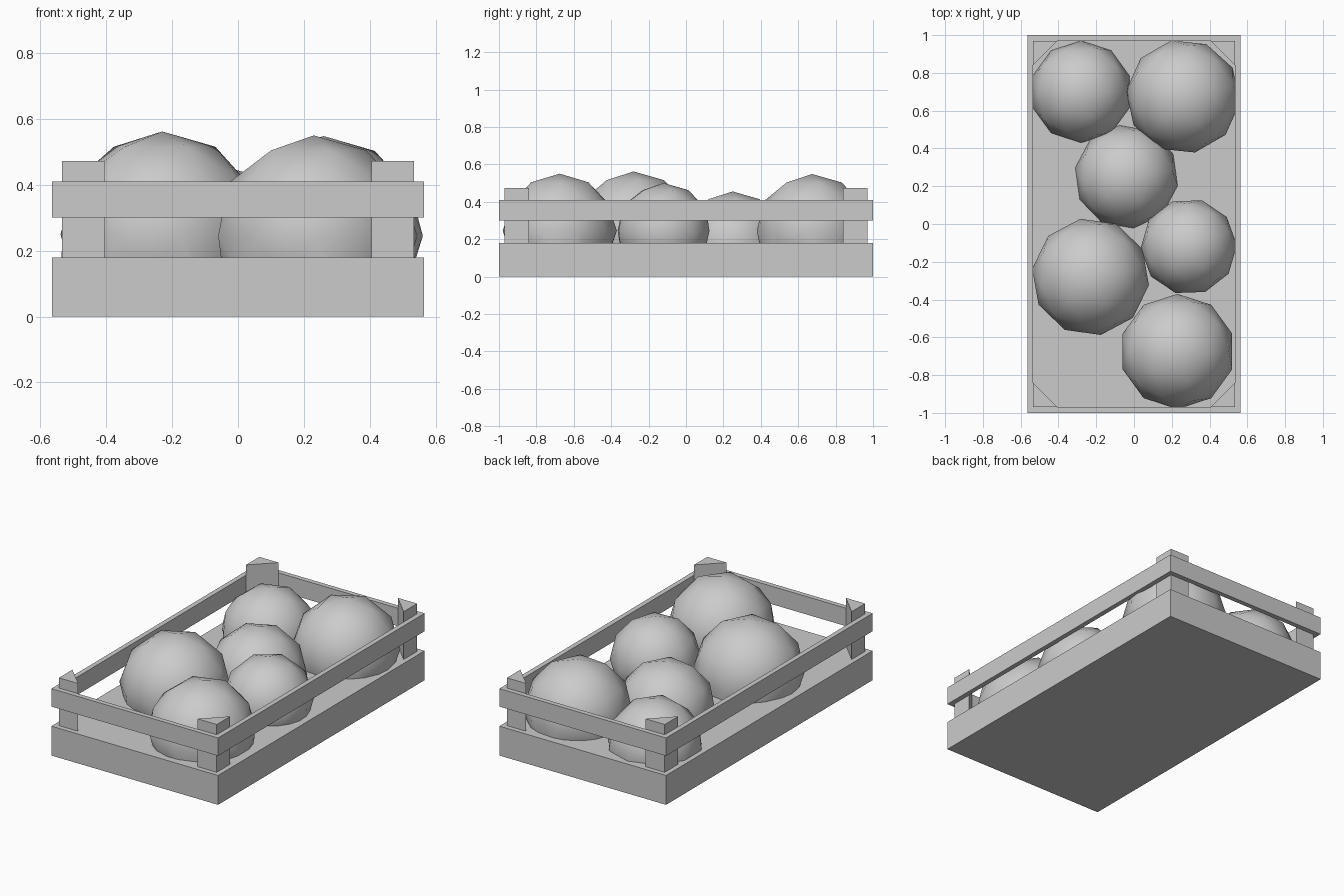
import bpy
import bmesh
from math import radians

old = bpy.data.objects.get("Cube")
if old:
    bpy.data.objects.remove(old, do_unlink=True)

GREY = (0.6, 0.6, 0.6, 1)
grey = bpy.data.materials.new("plain grey")
grey.use_nodes = True
grey.diffuse_color = GREY
grey.node_tree.nodes["Principled BSDF"].inputs["Base Color"].default_value = GREY

HALF_X, HALF_Y, WALL = 0.565, 1.0, 0.03


def add_object(name, bm):
    bmesh.ops.recalc_face_normals(bm, faces=bm.faces[:])
    mesh = bpy.data.meshes.new(name)
    bm.to_mesh(mesh)
    bm.free()
    mesh.materials.append(grey)
    obj = bpy.data.objects.new(name, mesh)
    bpy.context.collection.objects.link(obj)
    return obj


def prism(name, outline, z0, z1, capped=True):
    """Upright prism; without caps it is an open tube."""
    bm = bmesh.new()
    low = [bm.verts.new((x, y, z0)) for x, y in outline]
    high = [bm.verts.new((x, y, z1)) for x, y in outline]
    n = len(outline)
    for i in range(n):
        j = (i + 1) % n
        bm.faces.new((low[i], low[j], high[j], high[i]))
    if capped:
        bm.faces.new(low[::-1])
        bm.faces.new(high)
    return add_object(name, bm)


footprint = [(-HALF_X, -HALF_Y), (HALF_X, -HALF_Y), (HALF_X, HALF_Y), (-HALF_X, HALF_Y)]

# Crate base
prism("crate_base", footprint, 0, 0.18)

# Upper slats, joined into one frame
frame = prism("slat_frame", footprint, 0.30, 0.41, capped=False)
thick = frame.modifiers.new("thickness", "SOLIDIFY")
thick.thickness = WALL
thick.offset = -1
thick.use_even_offset = True

# Triangular corner posts
inner_x, inner_y, leg = HALF_X - WALL, HALF_Y - WALL, 0.13
for sx, side in ((1, "left"), (-1, "right")):
    for sy, end in ((-1, "front"), (1, "back")):
        corner = [(sx * inner_x, sy * inner_y),
                  (sx * (inner_x - leg), sy * inner_y),
                  (sx * inner_x, sy * (inner_y - leg))]
        prism(f"{end}_{side}_post", corner, 0.17, 0.473)

# Round fruit: x, y, z, radius, turn
fruit = [
    (-0.28, 0.70, 0.19, 0.27, 0),
    (0.26, 0.675, 0.245, 0.303, 12),
    (-0.04, 0.25, 0.18, 0.275, 8),
    (0.29, -0.12, 0.245, 0.255, 20),
    (-0.23, -0.28, 0.25, 0.312, 10),
    (0.23, -0.675, 0.245, 0.305, 0),
]
for i, (x, y, z, radius, turn) in enumerate(fruit, 1):
    bm = bmesh.new()
    bmesh.ops.create_icosphere(bm, subdivisions=2, radius=radius)
    for face in bm.faces:
        face.smooth = True
    obj = add_object(f"fruit_{i}", bm)
    obj.location = (x, y, z)
    obj.rotation_euler.z = radians(turn)
    # Trim the part sunk below the ground
    trim = bmesh.new()
    trim.from_mesh(obj.data)
    bmesh.ops.bisect_plane(trim, geom=trim.verts[:] + trim.edges[:] + trim.faces[:],
                           plane_co=(0, 0, 0.1 - z), plane_no=(0, 0, 1), clear_inner=True)
    trim.to_mesh(obj.data)
    trim.free()
